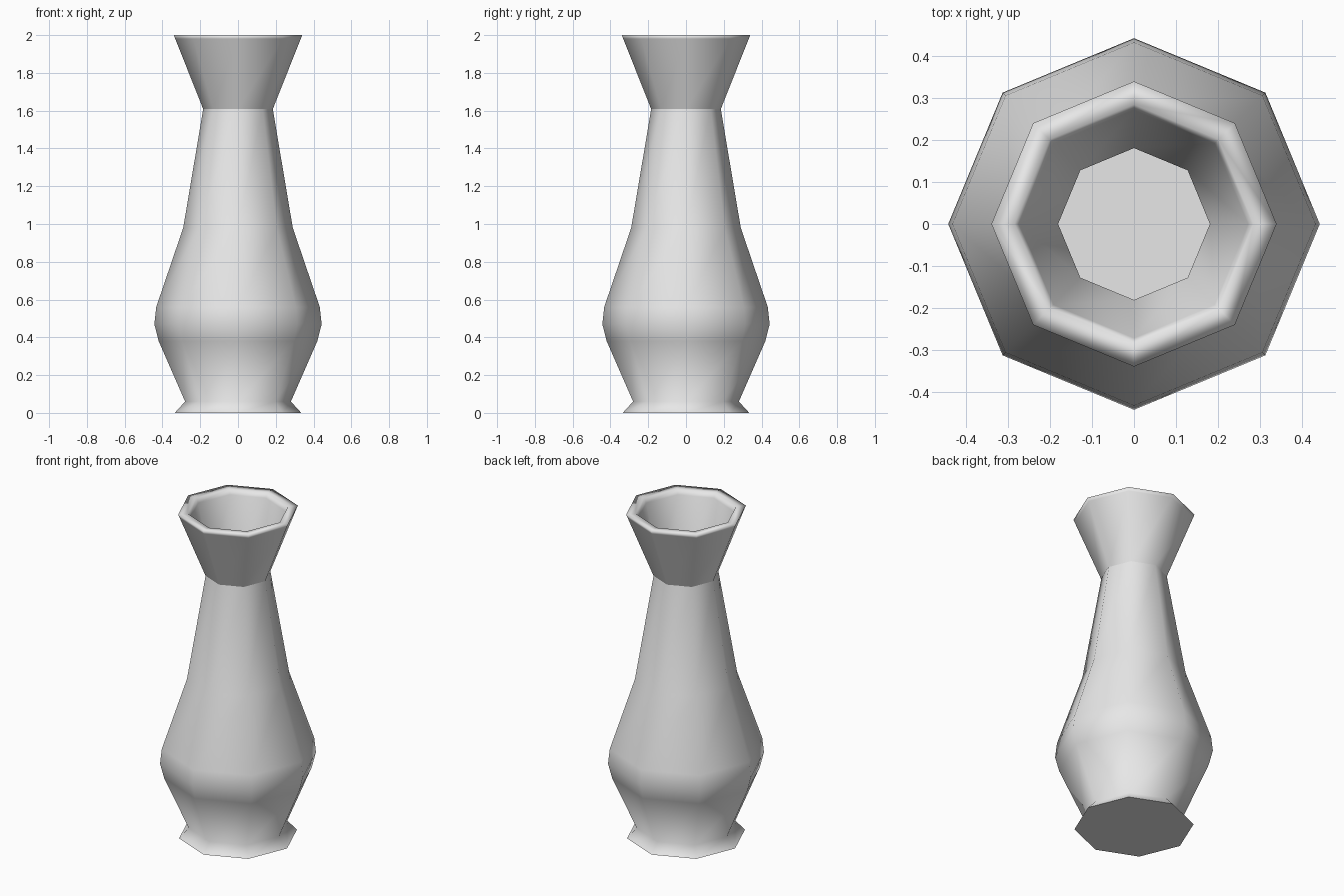
import bpy, bmesh, math

SIDES = 8

cube = bpy.data.objects.get("Cube")
if cube:
    bpy.data.objects.remove(cube, do_unlink=True)

grey = bpy.data.materials.new("light grey")
grey.use_nodes = True
grey.diffuse_color = (0.8, 0.8, 0.8, 1)
grey.node_tree.nodes["Principled BSDF"].inputs["Base Color"].default_value = (0.8, 0.8, 0.8, 1)


def make_object(name, bm):
    mesh = bpy.data.meshes.new(name)
    bm.to_mesh(mesh)
    bm.free()
    mesh.materials.append(grey)
    obj = bpy.data.objects.new(name, mesh)
    bpy.context.collection.objects.link(obj)
    return obj


def ring(bm, radius, z):
    turns = [2 * math.pi * i / SIDES for i in range(SIDES)]
    return [bm.verts.new((radius * math.cos(a), radius * math.sin(a), z)) for a in turns]


def lathe(name, profile):
    """Turn a (radius, height) profile into a smooth eight-sided shell."""
    bm = bmesh.new()
    rings = [ring(bm, r, z) for r, z in profile]
    for low, high in zip(rings, rings[1:]):
        for i in range(SIDES):
            j = (i + 1) % SIDES
            face = bm.faces.new((low[i], low[j], high[j], high[i]))
            face.smooth = True
    return make_object(name, bm)


def disc(name, radius, z, up):
    bm = bmesh.new()
    verts = ring(bm, radius, z)
    bm.faces.new(verts if up else verts[::-1])
    return make_object(name, bm)


# Foot, belly and tapering neck
lathe("vase_body", [(0.335, 0), (0.28, 0.06), (0.42, 0.38), (0.443, 0.47),
                    (0.433, 0.56), (0.29, 0.98), (0.184, 1.61)])

# Flared mouth with a thick flat rim and an inner wall
lathe("vase_mouth", [(0.185, 1.61), (0.332, 1.98), (0.34, 2.0),
                     (0.285, 2.0), (0.272, 1.97), (0.181, 1.61)])

# Underside and inner floor
disc("vase_underside", 0.335, 0, False)
disc("vase_inner_floor", 0.278, 0.06, True)
